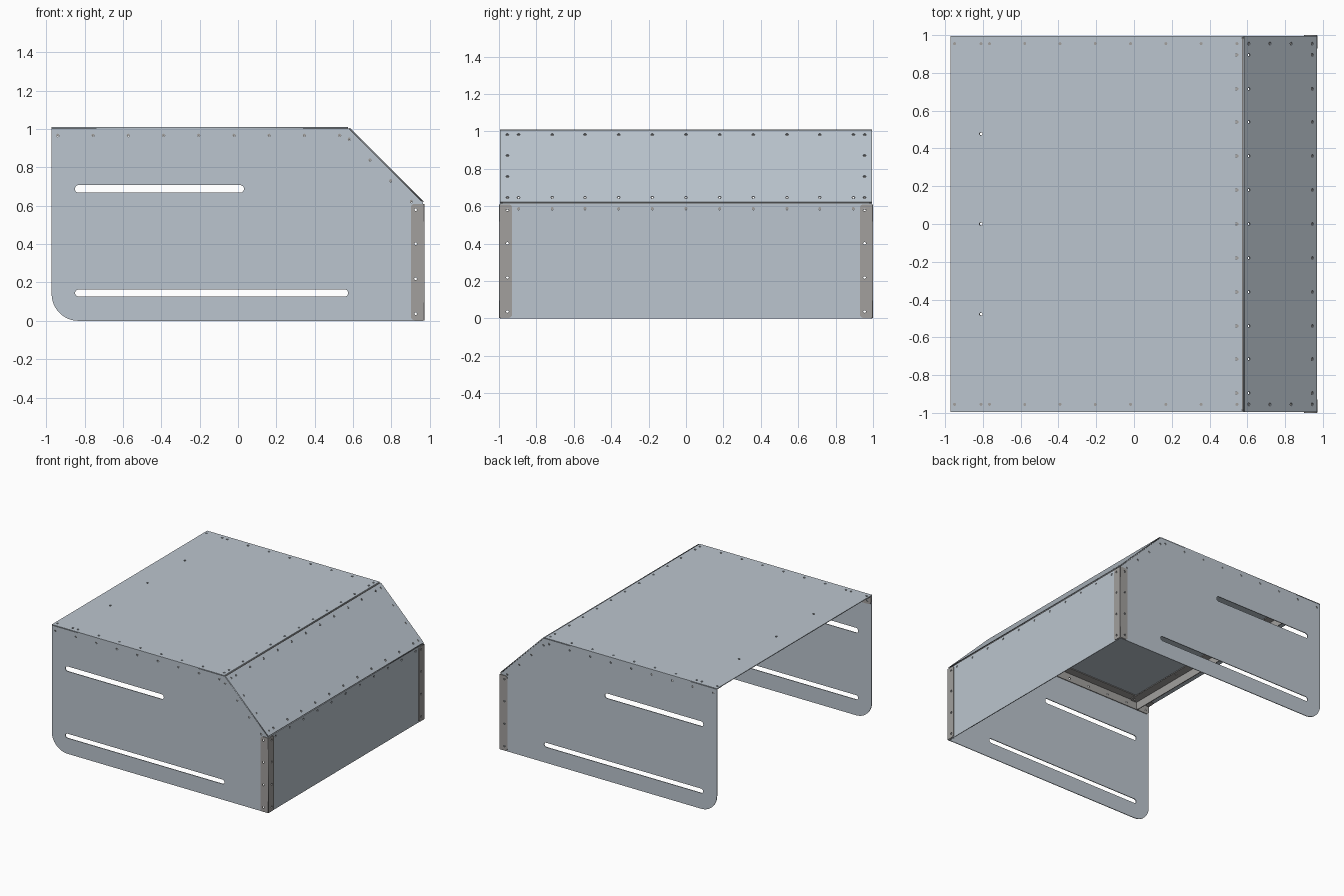
import bpy, bmesh
from math import sin, cos, pi, sqrt
from mathutils import Matrix, Vector

if "Cube" in bpy.data.objects:
    bpy.data.objects.remove(bpy.data.objects["Cube"])

T = 0.006          # sheet thickness
W = 0.068          # flange width
HV = 0.042         # hole line, measured from the fold
R = 0.008          # rivet hole radius


def material(name, col):
    m = bpy.data.materials.new(name)
    m.diffuse_color = (*col, 1)
    m.use_nodes = True
    m.node_tree.nodes["Principled BSDF"].inputs["Base Color"].default_value = m.diffuse_color
    return m


SHEET = material("blue_grey_sheet", (0.50, 0.56, 0.62))
STEEL = material("warm_grey_steel", (0.36, 0.35, 0.34))


def arc(cx, cy, r, a0, a1, n):
    return [(cx + r * cos(a0 + (a1 - a0) * i / n), cy + r * sin(a0 + (a1 - a0) * i / n)) for i in range(n + 1)]


def circle(c):
    return arc(c[0], c[1], R, 0, 2 * pi, 12)[:-1]


def slot(x0, x1, z, r):
    return arc(x1, z, r, -pi / 2, pi / 2, 10) + arc(x0, z, r, pi / 2, 3 * pi / 2, 10)


def rect(a, b, c, d):
    return [(a, c), (b, c), (b, d), (a, d)]


def add_plate(bm, loops, origin, u, v):
    """Fill outline minus holes, thicken, and place on axes u, v."""
    cu = bpy.data.curves.new("tmp", 'CURVE')
    cu.dimensions, cu.fill_mode, cu.extrude = '2D', 'BOTH', T / 2
    for pts in loops:
        sp = cu.splines.new('POLY')
        sp.points.add(len(pts) - 1)
        for p, q in zip(sp.points, pts):
            p.co = (q[0], q[1], 0, 1)
        sp.use_cyclic_u = True
    ob = bpy.data.objects.new("tmp", cu)
    bpy.context.collection.objects.link(ob)
    dg = bpy.context.evaluated_depsgraph_get()
    me = bpy.data.meshes.new_from_object(ob.evaluated_get(dg))
    u, v = Vector(u).normalized(), Vector(v).normalized()
    m = Matrix((u, v, u.cross(v))).transposed().to_4x4()
    me.transform(Matrix.Translation(origin) @ m)
    bm.from_mesh(me)
    bpy.data.objects.remove(ob)
    bpy.data.curves.remove(cu)
    bpy.data.meshes.remove(me)


def finish(name, bm, mat):
    bmesh.ops.remove_doubles(bm, verts=bm.verts, dist=1e-5)
    bmesh.ops.recalc_face_normals(bm, faces=bm.faces)
    me = bpy.data.meshes.new(name)
    bm.to_mesh(me)
    bm.free()
    me.materials.append(mat)
    bpy.context.collection.objects.link(bpy.data.objects.new(name, me))


def plate(name, outline, holes, origin, u, v, slots=()):
    bm = bmesh.new()
    add_plate(bm, [outline, *slots] + [circle(h) for h in holes], origin, u, v)
    finish(name, bm, SHEET)


def angle(name, origin, axis, length, flanges):
    """Folded strip: each flange is (direction, hole positions along axis)."""
    bm = bmesh.new()
    c = 0.02
    shape = [(0, 0), (length, 0)] + arc(length - c, W - c, c, 0, pi / 2, 5) + arc(c, W - c, c, pi / 2, pi, 5)
    for d, holes in flanges:
        add_plate(bm, [shape] + [circle((h, HV)) for h in holes], origin, axis, d)
    finish(name, bm, STEEL)


# Shared measurements
X0, X1, Y, ZT = -0.972, 0.966, 0.991, 1.007
top_x = [-0.94 + 0.1837 * i for i in range(9)]
row_y = [s * y for y in (0.18, 0.36, 0.54, 0.715, 0.895, 0.955) for s in (-1, 1)] + [0]
slope_h = [0.042, 0.195, 0.348, 0.5]
post_z = [0.035, 0.217, 0.4, 0.578]
k = 1 / sqrt(2)
SD, SN = Vector((k, 0, -k)), Vector((-k, 0, -k))      # slope direction, inward normal
S0, SL = Vector((0.58, 0, ZT)), 0.546                 # slope start, length

# Side plates with slots and one rounded corner
profile = [(X0, ZT - T / 2), (0.577, ZT - T / 2), (X1, 0.614), (X1, 0)] + arc(X0 + 0.14, 0.14, 0.14, -pi / 2, -pi, 12)
side_holes = [(x, 0.968) for x in top_x] + [(0.925, z) for z in post_z]
for h in slope_h:
    p = S0 + SD * h + SN * HV
    side_holes.append((p.x, p.z))
slots = [slot(-0.831, 0.011, 0.688, 0.02), slot(-0.832, 0.557, 0.145, 0.018)]
for s, n in ((-1, "front"), (1, "back")):
    plate(n + "_side_plate", profile, side_holes, (0, s * Y, 0), (1, 0, 0), (0, 0, 1), slots)

# Top plate
holes = [(x, s * 0.955) for x in [-0.95, -0.81] + [-0.765 + 0.1867 * i for i in range(7)] for s in (-1, 1)]
holes += [(0.545, y) for y in row_y] + [(-0.81, y) for y in (-0.477, 0, 0.477)]
plate("top_plate", rect(X0, 0.573, -0.994, 0.994), holes, (0, 0, ZT), (1, 0, 0), (0, 1, 0))

# Sloped plate
holes = [(h, y) for h in (0.037, 0.512) for y in row_y] + [(h, s * 0.955) for h in (0.195, 0.354) for s in (-1, 1)]
plate("sloped_plate", rect(0.003, SL, -0.994, 0.994), holes, S0, SD, (0, 1, 0))

# End plate
holes = [(y, 0.588) for y in row_y if abs(y) < 0.95] + [(s * 0.955, z) for s in (-1, 1) for z in post_z]
plate("end_plate", rect(-0.994, 0.994, 0, 0.614), holes, (X1 - T / 2, 0, 0), (0, 1, 0), (0, 0, 1))

# Angles on each side: outer corner posts, inner rails under top and slope
for s, n in ((-1, "front"), (1, "back")):
    angle(n + "_corner_post", (X1 + T / 2, s * (Y + T), 0.003), (0, 0, 1), 0.607,
          [((-1, 0, 0), post_z), ((0, -s, 0), post_z)])
    yi = s * (Y - T)
    angle(n + "_top_rail", (X0 + 0.004, yi, ZT - T), (1, 0, 0), 1.53,
          [((0, 0, -1), [x - X0 for x in top_x]), ((0, -s, 0), [])])
    p = S0 + SD * 0.01 + SN * T
    angle(n + "_slope_rail", (p.x, yi, p.z), SD, 0.525, [(SN, slope_h), ((0, -s, 0), [])])

# Bent joint strips behind the two folds
hy = [y + 0.982 for y in row_y]
p = S0 + Vector((-0.003, 0, -T))
angle("upper_joint_strip", (p.x, -0.982, p.z), (0, 1, 0), 1.964, [((-1, 0, 0), hy), (SD, hy)])
p = Vector((X1 - T * 1.5, 0, 0.616))
angle("lower_joint_strip", (p.x, -0.982, p.z), (0, 1, 0), 1.964, [((0, 0, -1), hy), (-SD, hy)])

# Cross stiffener near the open end
angle("cross_stiffener", (-0.85, -0.982, ZT - 2 * T), (0, 1, 0), 1.964,
      [((1, 0, 0), [0.027, 0.505, 0.982, 1.459, 1.937]), ((0, 0, -1), [])])
